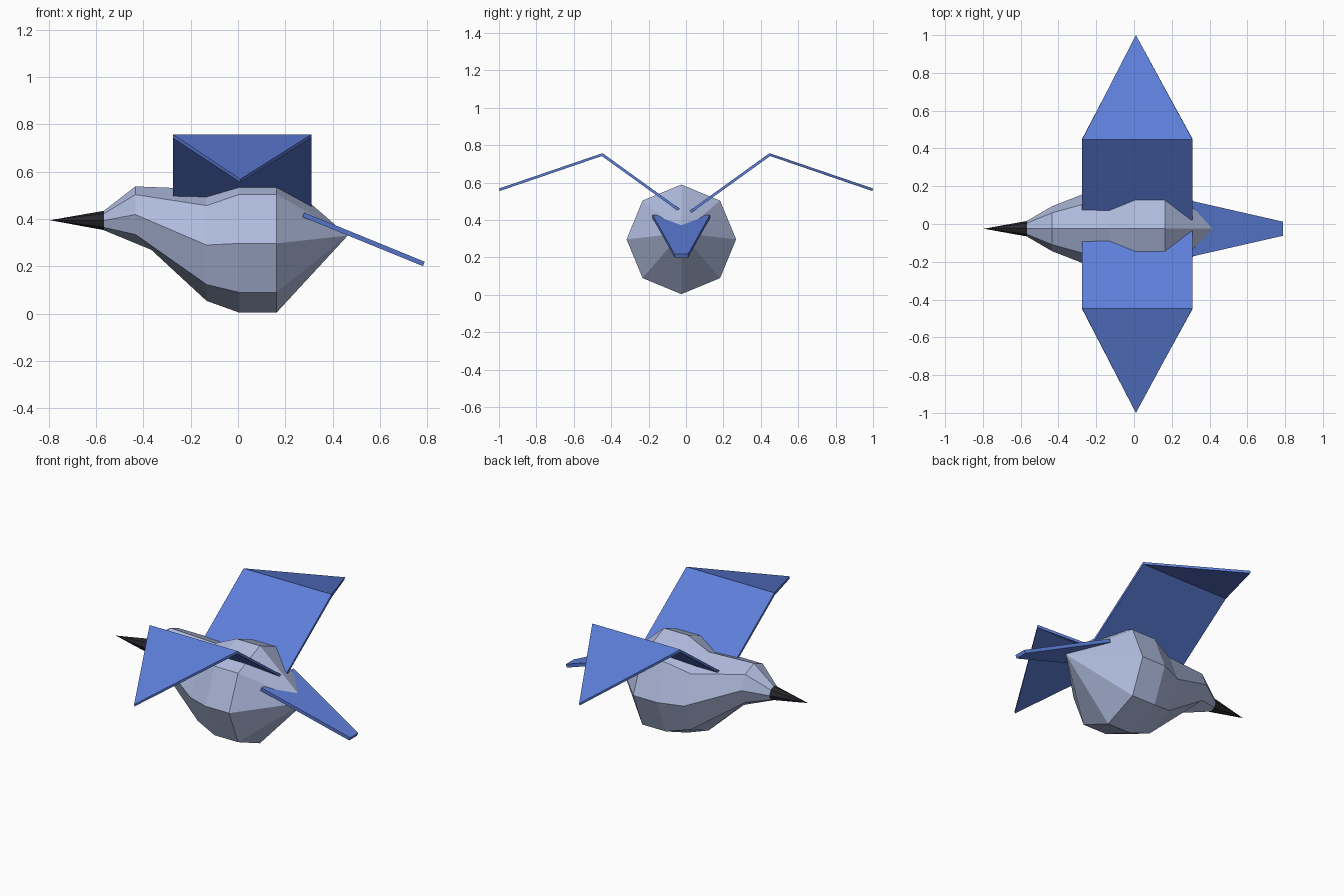
import bpy, bmesh, math

if "Cube" in bpy.data.objects:
    bpy.data.objects.remove(bpy.data.objects["Cube"])

CY = -0.025  # body axis in y


def material(name, rgb):
    m = bpy.data.materials.new(name)
    m.diffuse_color = (*rgb, 1)
    m.use_nodes = True
    m.node_tree.nodes["Principled BSDF"].inputs["Base Color"].default_value = m.diffuse_color
    return m


def make(name, bm, mat):
    bmesh.ops.recalc_face_normals(bm, faces=bm.faces[:])
    me = bpy.data.meshes.new(name)
    bm.to_mesh(me)
    bm.free()
    ob = bpy.data.objects.new(name, me)
    bpy.context.collection.objects.link(ob)
    me.materials.append(mat)
    return ob


def loft(name, rings, tip, mat, sides=8):
    """Rings (x, centre z, radius, lean of lowest vertex x/z) closed to a tip."""
    bm = bmesh.new()
    loops = []
    for x, z, r, dx, dz in rings:
        loop = []
        for i in range(sides):
            a = 2 * math.pi * i / sides
            low = 1 if i == sides // 2 else 0
            loop.append(bm.verts.new((x + dx * low, CY + r * math.sin(a),
                                      z + r * math.cos(a) + dz * low)))
        loops.append(loop)
    for a, b in zip(loops, loops[1:]):
        for i in range(sides):
            j = (i + 1) % sides
            bm.faces.new((a[i], a[j], b[j], b[i]))
    t = bm.verts.new(tip)
    for i in range(sides):
        bm.faces.new((loops[-1][i], loops[-1][(i + 1) % sides], t))
    bm.faces.new(loops[0])
    return make(name, bm, mat)


def plate(name, points, faces, thick, mat):
    bm = bmesh.new()
    vs = [bm.verts.new(p) for p in points]
    for f in faces:
        bm.faces.new([vs[i] for i in f])
    ob = make(name, bm, mat)
    s = ob.modifiers.new("thickness", "SOLIDIFY")
    s.thickness = thick
    s.offset = 0
    s.use_even_offset = True
    return ob


grey_blue = material("pale_feathers", (0.43, 0.50, 0.73))
blue = material("blue_feathers", (0.11, 0.21, 0.70))
black = material("dark_beak", (0.02, 0.02, 0.025))

# Body: head, neck, belly and pointed rump
loft("body", [
    (-0.566, 0.394, 0.042, 0, 0),
    (-0.434, 0.419, 0.119, 0.067, -0.03),
    (-0.133, 0.290, 0.236, 0, 0),
    (0.006, 0.297, 0.293, 0, 0),
    (0.163, 0.297, 0.293, 0, 0),
], (0.464, CY, 0.33), grey_blue)

# Beak
loft("beak", [(-0.566, 0.394, 0.041, 0, 0)], (-0.795, CY, 0.395), black)

# Folded wings
for side, label in ((-1, "front_wing"), (1, "back_wing")):
    pts = [(-0.275, side * 0.025, 0.445), (0.31, side * 0.025, 0.445),
           (0.31, side * 0.448, 0.75), (-0.275, side * 0.448, 0.75),
           (0.01, side * 0.998, 0.562)]
    plate(label, pts, [(0, 1, 2, 3), (3, 2, 4)], 0.014, blue)

# Tapered tail
plate("tail", [(0.277, CY - 0.153, 0.418), (0.277, CY + 0.153, 0.418),
               (0.786, CY + 0.037, 0.21), (0.786, CY - 0.037, 0.21)],
      [(0, 1, 2, 3)], 0.02, blue)
